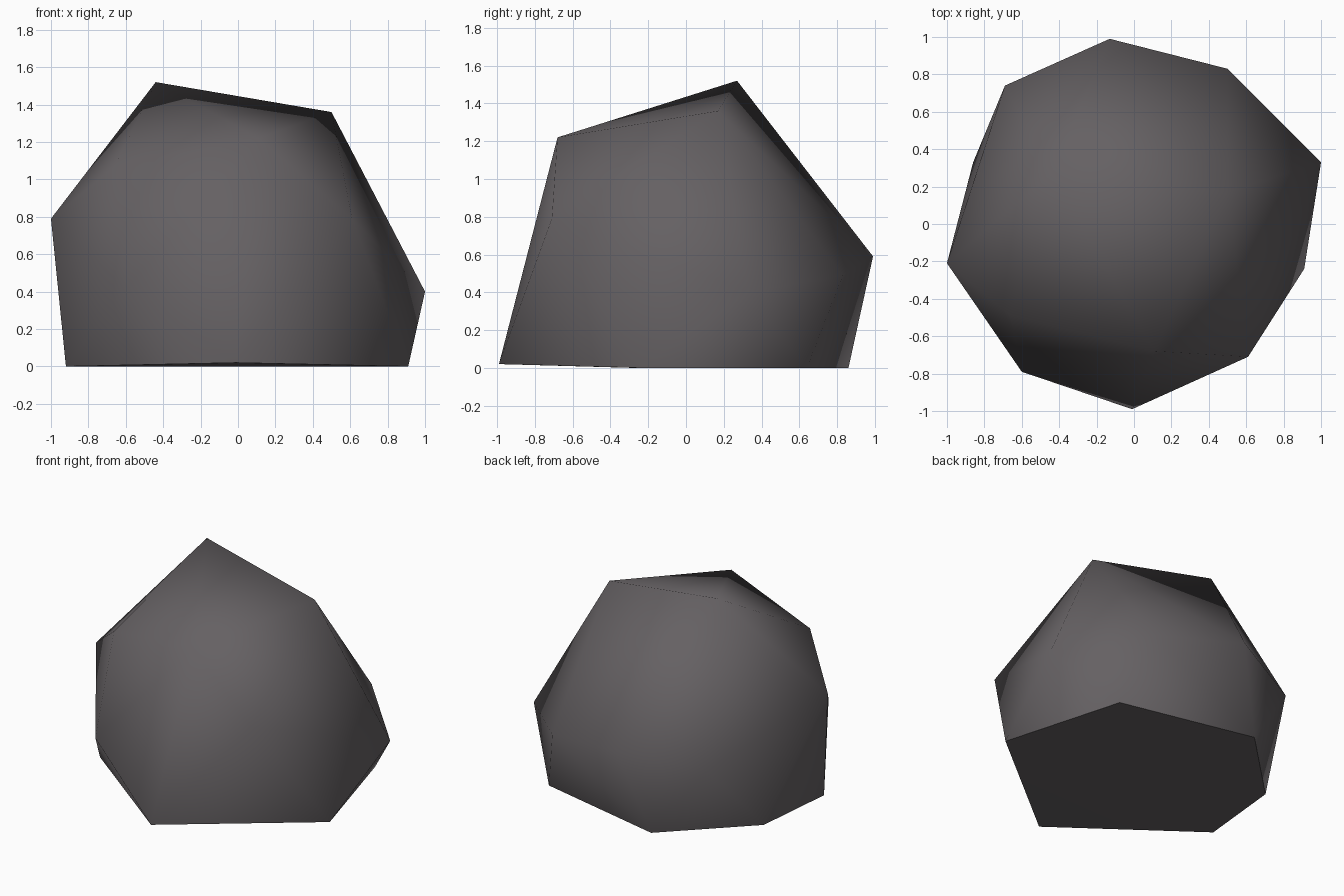
import bpy, bmesh, math

# Remove the default cube only
cube = bpy.data.objects.get("Cube")
if cube:
    bpy.data.objects.remove(cube, do_unlink=True)

# Dark stone material
stone = bpy.data.materials.new("dark_grey_stone")
stone.use_nodes = True
colour = (0.130, 0.119, 0.125, 1.0)
stone.diffuse_color = colour
bsdf = stone.node_tree.nodes["Principled BSDF"]
bsdf.inputs["Base Color"].default_value = colour
bsdf.inputs["Roughness"].default_value = 0.9

# Corner points of the boulder, ring by ring
foot = [(0.91, -0.24, 0), (0.66, 0.64, 0), (-0.32, 0.86, 0),
        (-0.86, 0.33, 0), (-0.92, -0.28, 0), (-0.01, -0.99, 0.02)]
belly = [(1.0, 0.33, 0.40), (0.50, 0.83, 0.49), (-0.13, 0.99, 0.59),
         (-0.69, 0.74, 0.51), (-1.0, -0.21, 0.79), (-0.60, -0.79, 0.42)]
shoulder = [(0.61, -0.71, 0.79), (-0.66, -0.49, 1.07), (0.11, -0.68, 1.22)]
crown = [(-0.44, 0.27, 1.52), (0.50, 0.17, 1.36)]

# Wrap the corners in a faceted hull
bm = bmesh.new()
for point in foot + belly + shoulder + crown:
    bm.verts.new(point)
bmesh.ops.convex_hull(bm, input=bm.verts[:])
bmesh.ops.recalc_face_normals(bm, faces=bm.faces[:])
mesh = bpy.data.meshes.new("boulder")
bm.to_mesh(mesh)
bm.free()
mesh.materials.append(stone)

boulder = bpy.data.objects.new("boulder", mesh)
bpy.context.collection.objects.link(boulder)

# Soft shading, with the hard creases kept
bpy.ops.object.select_all(action="DESELECT")
boulder.select_set(True)
bpy.context.view_layer.objects.active = boulder
bpy.ops.object.shade_smooth_by_angle(angle=math.radians(55))
